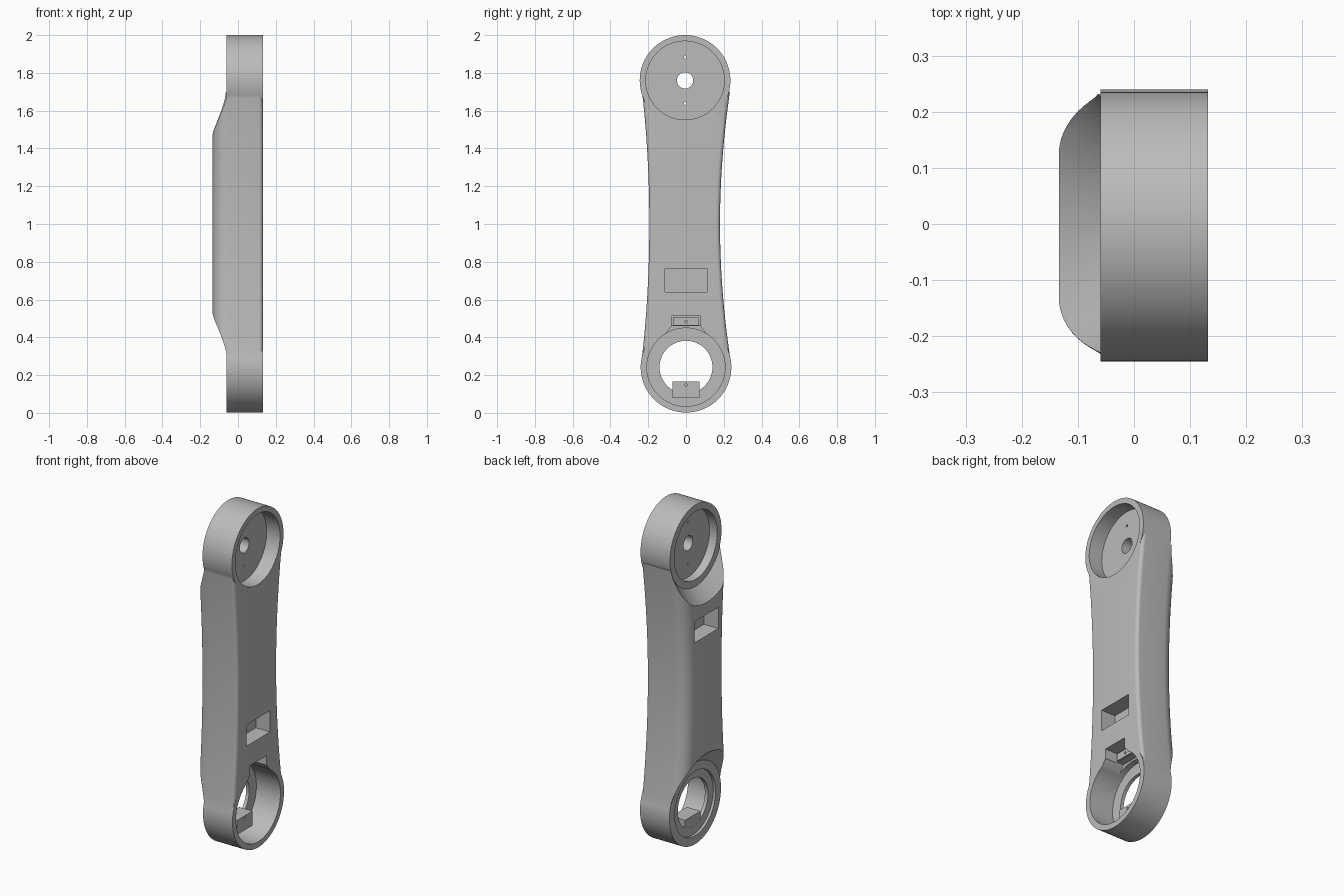
import bpy
import bmesh
import math
from mathutils import Matrix

cube = bpy.data.objects.get("Cube")
if cube:
    bpy.data.objects.remove(cube, do_unlink=True)

grey = bpy.data.materials.new("satin_grey")
grey.use_nodes = True
colour = (0.5, 0.5, 0.5, 1)
grey.diffuse_color = colour
grey.node_tree.nodes["Principled BSDF"].inputs["Base Color"].default_value = colour

RIGHT, HUB_BACK, BULGE = 0.132, -0.06, -0.134
HUB_R = 0.24
TOP = (-0.005, 1.76)      # hub centres as (y, z)
LOW = (0.0, 0.242)


def finish(name, bm):
    bmesh.ops.recalc_face_normals(bm, faces=bm.faces)
    mesh = bpy.data.meshes.new(name)
    bm.to_mesh(mesh)
    bm.free()
    mesh.materials.append(grey)
    obj = bpy.data.objects.new(name, mesh)
    bpy.context.collection.objects.link(obj)
    return obj


def disc(name, centre, x0, x1, r0, r1=None, sides=96):
    """Cylinder or cone lying along x."""
    bm = bmesh.new()
    place = Matrix.Translation(((x0 + x1) / 2, *centre)) @ Matrix.Rotation(math.pi / 2, 4, 'Y')
    bmesh.ops.create_cone(bm, cap_ends=True, segments=sides, radius1=r0,
                          radius2=r0 if r1 is None else r1, depth=x1 - x0, matrix=place)
    return finish(name, bm)


def block(name, x0, x1, half, z0, z1, top_half=None):
    """Box centred on y = 0, optionally narrower at its top."""
    bm = bmesh.new()
    bmesh.ops.create_cube(bm, size=1)
    for v in bm.verts:
        up = v.co.z > 0
        w = top_half if up and top_half else half
        v.co = (x1 if v.co.x > 0 else x0, math.copysign(w, v.co.y), z1 if up else z0)
    return finish(name, bm)


def combine(target, tool, operation):
    mod = target.modifiers.new(operation, 'BOOLEAN')
    mod.operation = operation
    mod.solver = 'EXACT'
    mod.object = tool
    bpy.context.view_layer.objects.active = target
    bpy.ops.object.modifier_apply(modifier=mod.name)
    bpy.data.objects.remove(tool, do_unlink=True)


def cut(target, tool):
    combine(target, tool, 'DIFFERENCE')


def add(target, tool):
    combine(target, tool, 'UNION')


def section(half):
    """Rounded outline across the waist as (x, y) pairs."""
    side = []
    for x, r, start in ((RIGHT, 0.02, 0), (BULGE, 0.08, 90)):
        cx = x - math.copysign(r, x)
        for i in range(11):
            a = math.radians(start + 9 * i)
            side.append((cx + r * math.cos(a), half - r + r * math.sin(a)))
    return side + [(x, -y) for x, y in reversed(side)]


# Waisted blade, lofted between the two hubs
bm = bmesh.new()
rings = []
steps = 40
for i in range(steps + 1):
    z = 0.3 + 1.4 * i / steps
    half = 0.187 + 0.093 * (z - 1) ** 2
    lean = -0.007 * math.sin(math.pi * i / steps)
    rings.append([bm.verts.new((x, y + lean, z)) for x, y in section(half)])
for a, b in zip(rings, rings[1:]):
    for j in range(len(a)):
        k = (j + 1) % len(a)
        bm.faces.new((a[j], a[k], b[k], b[j]))
bm.faces.new(rings[0])
bm.faces.new(rings[-1])
arm = finish("link_arm", bm)

# Sloping cone reliefs, then the hubs themselves
for hub in (TOP, LOW):
    cut(arm, disc("cone_relief", hub, -0.16, -0.055, 0.34, 0.235))
for hub in (TOP, LOW):
    add(arm, disc("hub", hub, HUB_BACK, RIGHT, HUB_R))

# Upper hub: recesses on both sides, centre hole and two pin holes
cut(arm, disc("upper_right_recess", TOP, 0.045, 0.2, 0.208))
cut(arm, disc("upper_left_recess", TOP, -0.2, -0.01, 0.2))
cut(arm, disc("upper_hole", TOP, -0.1, 0.1, 0.043, sides=48))
for dz in (-0.122, 0.122):
    cut(arm, disc("pin_hole", (TOP[0], TOP[1] + dz), -0.1, 0.1, 0.007, sides=16))

# Lower hub: deep recess, shallow seat and large bore
cut(arm, disc("lower_right_recess", LOW, -0.025, 0.2, 0.207))
cut(arm, disc("lower_left_seat", LOW, -0.2, -0.045, 0.19))
cut(arm, disc("lower_bore", LOW, -0.1, 0.1, 0.14))

# Notch and pocket above the lower recess
cut(arm, block("shoulder_notch", 0.01, 0.2, 0.13, 0.39, 0.46, 0.075))
cut(arm, block("upper_mount_pocket", 0.05, 0.2, 0.078, 0.44, 0.513))
add(arm, block("upper_mount", 0.04, 0.06, 0.07, 0.462, 0.505))
cut(arm, disc("mount_hole", (0, 0.483), 0.03, 0.1, 0.007, sides=16))

# Mounting block in the lower bore
add(arm, block("lower_mount", -0.044, 0.045, 0.072, 0.08, 0.165))
cut(arm, disc("mount_hole", (0, 0.147), 0.0, 0.1, 0.007, sides=16))

# Rectangular cable pockets on the two broad faces
cut(arm, block("right_pocket", 0.04, 0.2, 0.11, 0.64, 0.765))
cut(arm, block("left_pocket", -0.2, -0.04, 0.11, 1.25, 1.375))

bpy.ops.object.select_all(action='DESELECT')
arm.select_set(True)
bpy.context.view_layer.objects.active = arm
bpy.ops.object.shade_smooth_by_angle(angle=math.radians(25))
